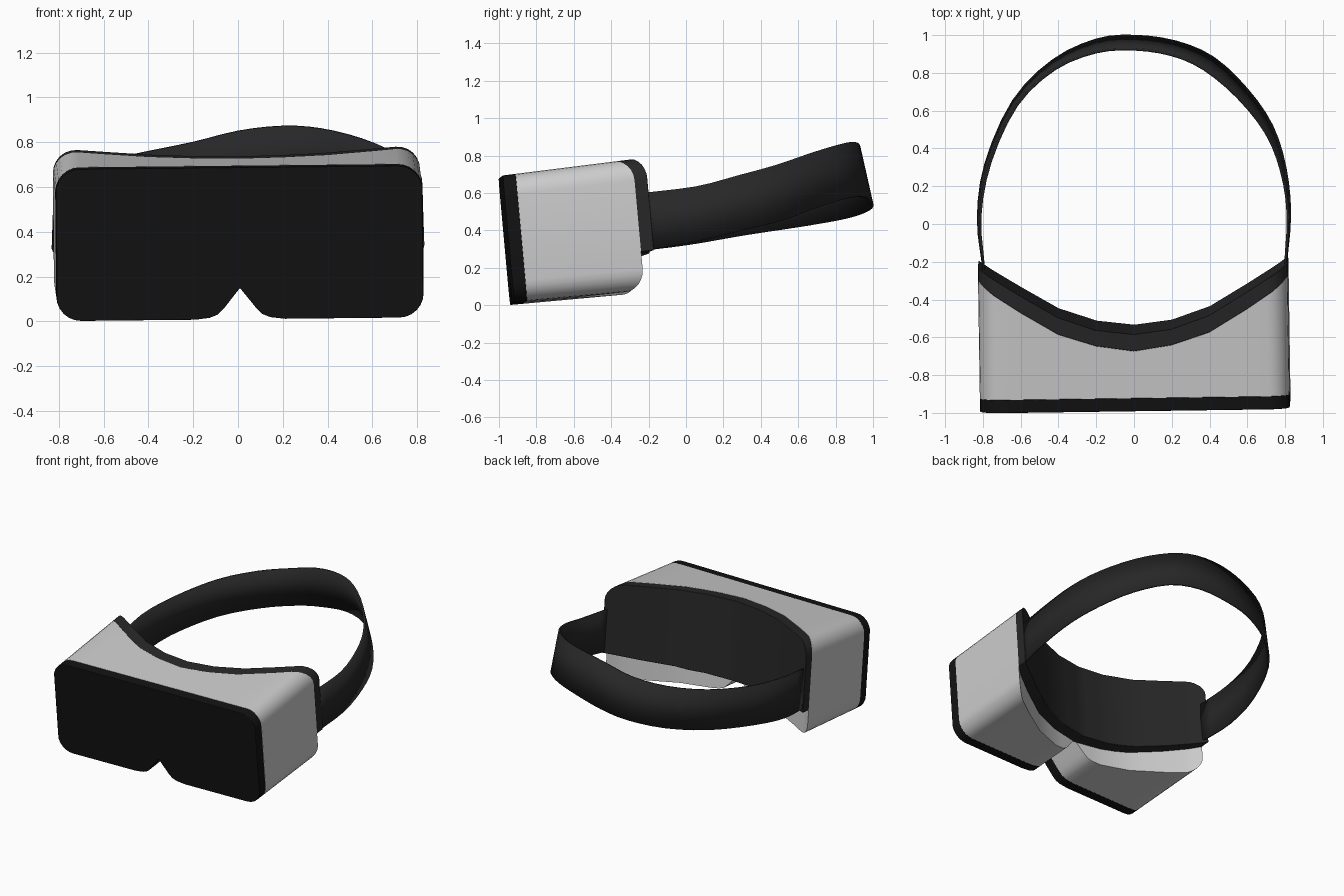
import bpy, bmesh, math
from mathutils import Matrix, Vector

if "Cube" in bpy.data.objects:
    bpy.data.objects.remove(bpy.data.objects["Cube"])


def material(name, v):
    m = bpy.data.materials.new(name)
    m.diffuse_color = (v, v, v, 1)
    m.use_nodes = True
    m.node_tree.nodes["Principled BSDF"].inputs["Base Color"].default_value = m.diffuse_color
    return m


BLACK = material("gloss_black", 0.006)
DARK = material("dark_fabric", 0.02)

# Headset pose: tipped back, with a very slight yaw and roll
POSE = (Matrix.Translation((0.01, -0.93, 0.009))
        @ Matrix.Rotation(math.radians(0.8), 4, 'Z')
        @ Matrix.Rotation(math.radians(-0.6), 4, 'Y')
        @ Matrix.Rotation(math.radians(5.2), 4, 'X'))


def lerp(table, x):
    x = abs(x)
    for (x0, v0), (x1, v1) in zip(table, table[1:]):
        if x <= x1:
            return v0 + (v1 - v0) * (x - x0) / (x1 - x0)
    return table[-1][1]


def finish(name, bm, mat, angle=35):
    bmesh.ops.recalc_face_normals(bm, faces=bm.faces)
    me = bpy.data.meshes.new(name)
    bm.to_mesh(me)
    bm.free()
    ob = bpy.data.objects.new(name, me)
    bpy.context.collection.objects.link(ob)
    if mat:
        me.materials.append(mat)
    bpy.ops.object.select_all(action='DESELECT')
    ob.select_set(True)
    bpy.context.view_layer.objects.active = ob
    bpy.ops.object.shade_smooth_by_angle(angle=math.radians(angle))
    return ob


def slab(name, cols, front, back, mat, bevel=0):
    """Solid made of columns (x, bottom, top), between two depth curves."""
    bm = bmesh.new()

    def sheet(depth):
        rows = []
        for x, lo, hi in cols:
            d = depth(x)
            rows.append([bm.verts.new(POSE @ Vector((x, d, z * (1 + 0.05 * d))))
                         for z in (lo, hi)])
        for a, b in zip(rows, rows[1:]):
            bm.faces.new((a[0], b[0], b[1], a[1]))
        return [r[0] for r in rows] + [r[1] for r in reversed(rows)]

    f, b = sheet(front), sheet(back)
    for i in range(len(f)):
        j = (i + 1) % len(f)
        bm.faces.new((f[i], f[j], b[j], b[i]))
    ob = finish(name, bm, mat)
    if bevel:
        m = ob.modifiers.new("edge", 'BEVEL')
        m.width, m.segments, m.limit_method = bevel, 3, 'ANGLE'
        m.angle_limit = math.radians(50)
    return ob


# Outline: rounded rectangle with a nose notch in the lower edge
NOTCH = [(0, 0.14), (0.04, 0.09), (0.07, 0.052), (0.1, 0.022), (0.135, 0.008), (0.2, 0)]
PAD_LOW = [(0, 0.12), (0.3, 0.13), (0.6, 0.165), (0.82, 0.2)]
R, W, H = 0.11, 0.82, 0.68


def columns(low, round_low=True):
    half = [(x, 0) for x in (0, 0.04, 0.07, 0.1, 0.135, 0.2, 0.3, 0.4, 0.5, 0.6)]
    for i in range(7):
        a = math.radians(15 * i)
        half.append((W - R + R * math.sin(a), R * (1 - math.cos(a))))
    right = [(x, lerp(low, x) + (c if round_low else 0), H - c) for x, c in half]
    return [(-x, lo, hi) for x, lo, hi in right[:0:-1]] + right


BODY_BACK = [(0, 0.32), (0.2, 0.35), (0.4, 0.415), (0.6, 0.535), (0.75, 0.635), (0.82, 0.70)]
PAD_BACK = [(0, 0.41), (0.2, 0.435), (0.4, 0.505), (0.6, 0.625), (0.75, 0.72), (0.82, 0.77)]

# Front plate, shell and face padding
slab("front_plate", columns(NOTCH), lambda x: 0, lambda x: 0.07, BLACK, 0.022)
slab("visor_body", columns(NOTCH), lambda x: 0.07, lambda x: lerp(BODY_BACK, x), None)
slab("face_padding", columns(PAD_LOW, False), lambda x: lerp(BODY_BACK, x),
     lambda x: lerp(PAD_BACK, x), DARK, 0.012)

# Head strap: upper edge point and lower edge point at each station
STRAP = [
    (0.80, -0.24, 0.60, 0.80, -0.24, 0.29), (0.815, 0.05, 0.635, 0.825, 0.05, 0.34),
    (0.78, 0.28, 0.695, 0.80, 0.30, 0.40), (0.70, 0.48, 0.75, 0.73, 0.52, 0.455),
    (0.55, 0.67, 0.815, 0.60, 0.71, 0.525), (0.37, 0.82, 0.86, 0.42, 0.88, 0.575),
    (0.2, 0.895, 0.872, 0.22, 0.965, 0.575), (0, 0.925, 0.85, 0, 0.995, 0.54),
    (-0.2, 0.91, 0.80, -0.2, 0.975, 0.505), (-0.42, 0.82, 0.755, -0.43, 0.865, 0.465),
    (-0.62, 0.63, 0.71, -0.64, 0.65, 0.425), (-0.76, 0.33, 0.66, -0.785, 0.32, 0.375),
    (-0.815, 0.04, 0.625, -0.825, 0.03, 0.325), (-0.795, -0.24, 0.58, -0.795, -0.24, 0.29)]


def catmull(pts, steps):
    p = [Vector(q) for q in pts]
    p = [p[0] * 2 - p[1]] + p + [p[-1] * 2 - p[-2]]
    out = []
    for a, b, c, d in zip(p, p[1:], p[2:], p[3:]):
        for i in range(steps):
            t = i / steps
            out.append(0.5 * (2 * b + (c - a) * t + (2 * a - 5 * b + 4 * c - d) * t * t
                              + (3 * b - a - 3 * c + d) * t ** 3))
    return out + [p[-2]]


bm = bmesh.new()
upper = catmull([s[:3] for s in STRAP], 3)
lower = catmull([s[3:] for s in STRAP], 3)
rows = [(bm.verts.new(u), bm.verts.new(l)) for u, l in zip(upper, lower)]
for a, b in zip(rows, rows[1:]):
    bm.faces.new((a[0], b[0], b[1], a[1]))
strap = finish("head_strap", bm, DARK)
thick = strap.modifiers.new("thickness", 'SOLIDIFY')
thick.thickness, thick.offset = 0.014, 0
